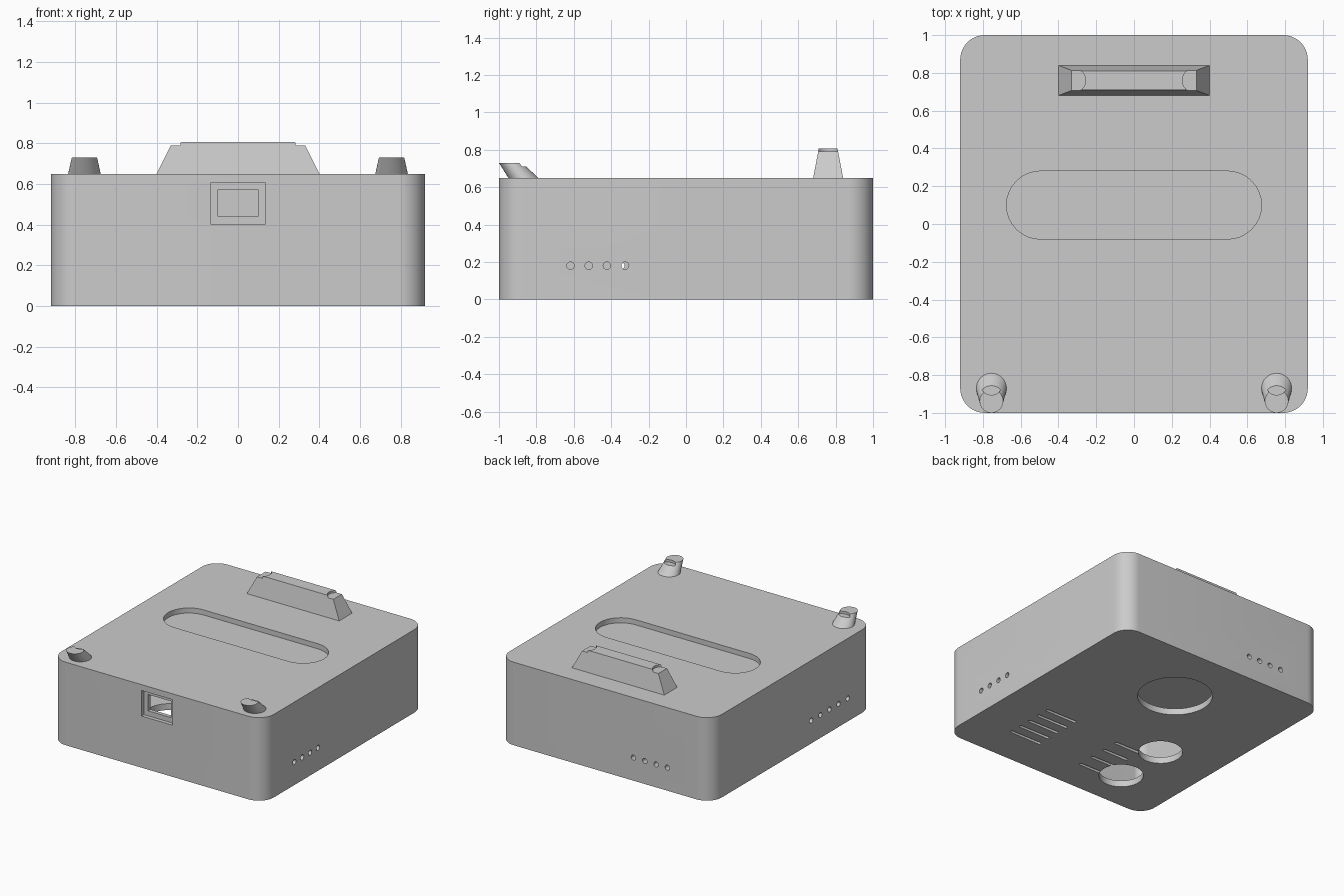
import bpy
import bmesh
from math import cos, sin, pi
from mathutils import Matrix, Vector

old = bpy.data.objects.get("Cube")
if old:
    bpy.data.objects.remove(old, do_unlink=True)

grey = bpy.data.materials.new("plain grey")
grey.use_nodes = True
COLOUR = (0.6, 0.6, 0.6, 1)
grey.diffuse_color = COLOUR
grey.node_tree.nodes["Principled BSDF"].inputs["Base Color"].default_value = COLOUR


def rounded(cx, cy, hx, hy, r, n=8):
    """Outline of a rounded rectangle; a circle or slot when r fills it."""
    pts = []
    for k, (sx, sy) in enumerate([(1, 1), (-1, 1), (-1, -1), (1, -1)]):
        for i in range(n + 1):
            a = (k + i / n) * pi / 2
            p = Vector((cx + sx * (hx - r) + r * cos(a), cy + sy * (hy - r) + r * sin(a)))
            if all((p - q).length > 1e-5 for q in pts):
                pts.append(p)
    return pts


def circle(cx, cy, r, n=8):
    return rounded(cx, cy, r, r, r, n)


def loft(name, low, high, z0, z1, turn=None):
    """Solid between two outlines with the same point count."""
    bm = bmesh.new()
    a = [bm.verts.new((p[0], p[1], z0)) for p in low]
    b = [bm.verts.new((p[0], p[1], z1)) for p in high]
    bm.faces.new(a[::-1])
    bm.faces.new(b)
    for i in range(len(a)):
        j = (i + 1) % len(a)
        bm.faces.new((a[i], a[j], b[j], b[i]))
    if turn:
        bmesh.ops.transform(bm, matrix=turn, verts=bm.verts)
    bmesh.ops.recalc_face_normals(bm, faces=bm.faces)
    mesh = bpy.data.meshes.new(name)
    bm.to_mesh(mesh)
    bm.free()
    mesh.materials.append(grey)
    obj = bpy.data.objects.new(name, mesh)
    bpy.context.collection.objects.link(obj)
    return obj


def prism(name, outline, z0, z1, turn=None):
    return loft(name, outline, outline, z0, z1, turn)


def cut(obj, *cutters):
    """Subtract the cutters, bake the result and remove them."""
    for c in cutters:
        c.hide_render = True
        m = obj.modifiers.new("cut", 'BOOLEAN')
        m.operation, m.solver, m.object = 'DIFFERENCE', 'EXACT', c
        bpy.context.view_layer.update()
        graph = bpy.context.evaluated_depsgraph_get()
        mesh = bpy.data.meshes.new_from_object(obj.evaluated_get(graph))
        obj.modifiers.clear()
        obj.data = mesh
        bpy.data.objects.remove(c, do_unlink=True)


# Hollow case with rounded vertical corners
TOP, W, D = 0.65, 0.92, 1.0
case = prism("case", rounded(0, 0, W, D, 0.13, 12), 0, TOP)
cut(case, prism("cavity", rounded(0, 0, W - 0.06, D - 0.06, 0.07), 0.05, TOP - 0.08))

# Shallow tray in the top
cut(case, prism("tray", rounded(0, 0.1, 0.675, 0.18, 0.18), TOP - 0.04, 1))

# Stepped window in the front, recess then opening
facing_y = Matrix.Rotation(pi / 2, 4, 'X')
facing_x = Matrix(((0, 0, 1, 0), (1, 0, 0, 0), (0, 1, 0, 0), (0, 0, 0, 1)))


def box(cx, cy, hx, hy):
    return [(cx + hx, cy + hy), (cx - hx, cy + hy), (cx - hx, cy - hy), (cx + hx, cy - hy)]


cut(case,
    prism("recess", box(0, 0.504, 0.135, 0.1), D - 0.03, 1.2, facing_y),
    prism("opening", box(0, 0.507, 0.1, 0.064), D - 0.15, 1.2, facing_y))

# Round openings and vent slots in the floor
for x, y, r in [(0, 0.46, 0.27), (-0.44, -0.228, 0.16), (-0.44, -0.668, 0.16)]:
    cut(case, prism("floor_hole", circle(x, y, r, 12), -0.1, 0.1))
for i in range(5):
    cut(case, prism("long_vent", rounded(0.44, -0.29 - 0.1 * i, 0.14, 0.012, 0.012, 3), -0.1, 0.1))
for i in range(4):
    cut(case, prism("short_vent", rounded(-0.215, -0.333 - 0.132 * i, 0.115, 0.012, 0.012, 3), -0.1, 0.1))

# Small round holes in the two sides and the back
HOLE_Z, HOLE_R = 0.18, 0.02
for i in range(4):
    cut(case, prism("left_hole", circle(-0.617 + 0.097 * i, HOLE_Z, HOLE_R, 4), 0.8, 1.1, facing_x),
        prism("back_hole", circle(-0.245 - 0.098 * i, HOLE_Z, HOLE_R, 4), -1.1, -0.85, facing_y))
for i in range(5):
    cut(case, prism("right_hole", circle(-0.235 - 0.113 * i, HOLE_Z, HOLE_R, 4), -1.1, -0.8, facing_x))

# Tapered rear support with round notches at both ends of its top
support = loft("rear_support", box(0, 0.76, 0.4, 0.08), box(0, 0.76, 0.322, 0.05), TOP, 0.807)
for s in (1, -1):
    cut(support, prism("end_notch", circle(s * 0.32, 0.76, 0.064), 0.79, 1))

# Leaning front pegs, each with a notch behind the tip
pegs = []
for s, side in ((1, "left"), (-1, "right")):
    peg = loft(side + "_peg", circle(s * 0.755, -0.87, 0.08), circle(s * 0.755, -0.938, 0.062), TOP, 0.73)
    cut(peg, prism("peg_notch", circle(s * 0.755, -0.845, 0.06), 0.711, 1))
    pegs.append(peg)

# Smooth the round walls and keep the edges sharp
for obj in [case, support] + pegs:
    bpy.ops.object.select_all(action='DESELECT')
    obj.select_set(True)
    bpy.context.view_layer.objects.active = obj
    bpy.ops.object.shade_smooth_by_angle(angle=pi / 6)
